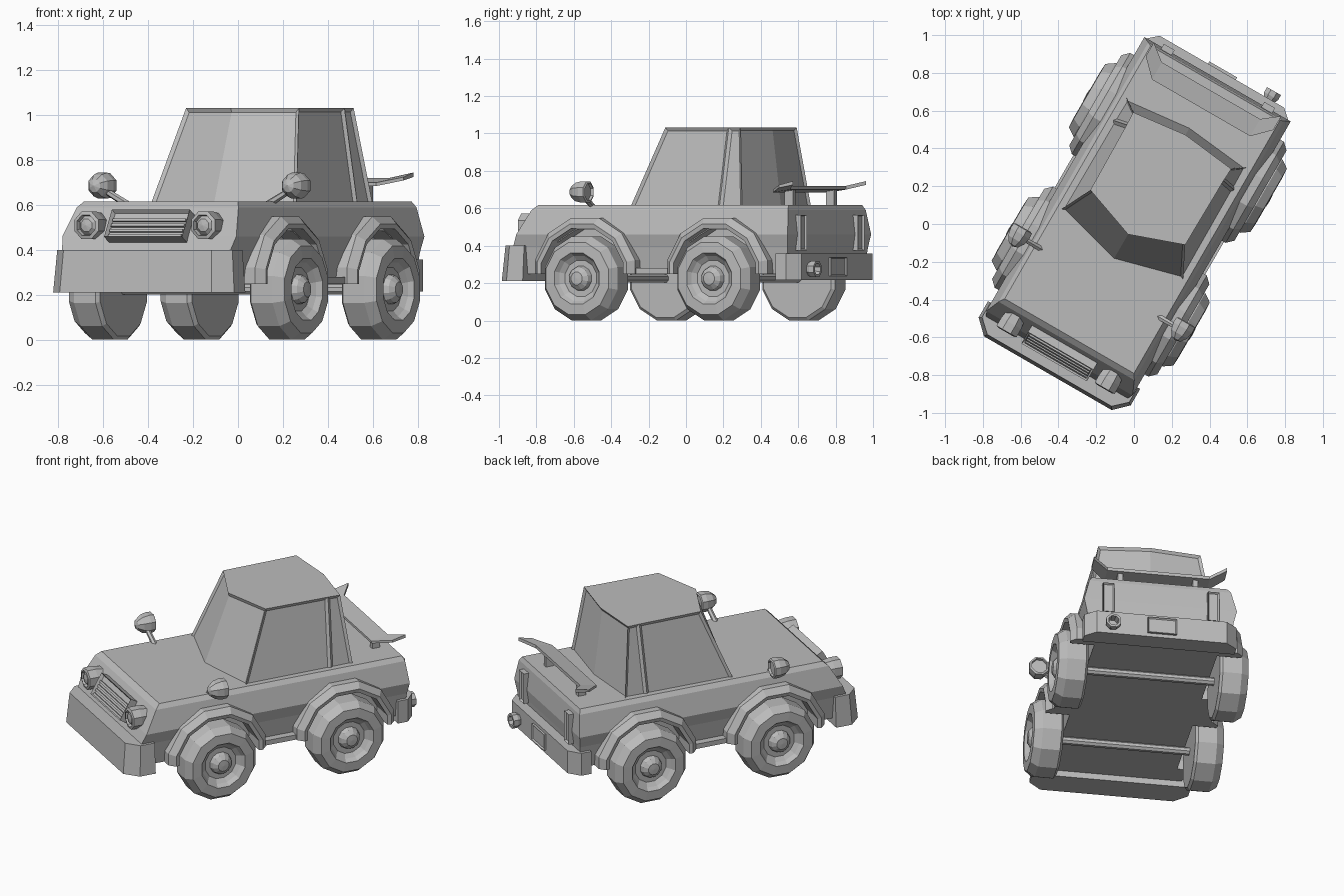
import bpy, bmesh
from math import sin, cos, pi, radians
from mathutils import Vector, Matrix

cube = bpy.data.objects.get("Cube")
if cube:
    bpy.data.objects.remove(cube)

grey = bpy.data.materials.new("plain_grey")
grey.use_nodes = True
COLOUR = (0.5, 0.5, 0.5, 1)
grey.diffuse_color = COLOUR
grey.node_tree.nodes["Principled BSDF"].inputs["Base Color"].default_value = COLOUR

# The car is built facing -y, then turned as a whole
TURN = Matrix.Rotation(radians(-30), 4, 'Z')


def finish(name, bm):
    bmesh.ops.remove_doubles(bm, verts=bm.verts, dist=1e-5)
    bmesh.ops.recalc_face_normals(bm, faces=bm.faces)
    bm.transform(TURN)
    mesh = bpy.data.meshes.new(name)
    bm.to_mesh(mesh)
    bm.free()
    mesh.materials.append(grey)
    ob = bpy.data.objects.new(name, mesh)
    bpy.context.collection.objects.link(ob)
    return ob


def loft_mesh(rings, closed_path=False):
    """Skin a list of equal closed rings; cap both ends unless the path closes."""
    bm = bmesh.new()
    loops = [[bm.verts.new(p) for p in ring] for ring in rings]
    n = len(loops[0])
    pairs = list(zip(loops, loops[1:]))
    if closed_path:
        pairs.append((loops[-1], loops[0]))
    for a, b in pairs:
        for i in range(n):
            j = (i + 1) % n
            bm.faces.new((a[i], a[j], b[j], b[i]))
    if not closed_path:
        bm.faces.new(loops[0])
        bm.faces.new(loops[-1])
    return bm


def loft(name, rings):
    return finish(name, loft_mesh(rings))


def lathe(name, profile, sides, origin, direction):
    """Turn (radius, distance) points round an axis."""
    m = Vector(direction).to_track_quat('Z', 'Y').to_matrix()
    rings = []
    for r, t in profile:
        r = max(r, 1e-6)
        rings.append([m @ Vector((r * cos(a), r * sin(a), t)) + Vector(origin)
                      for a in ((i + 0.5) * 2 * pi / sides for i in range(sides))])
    bm = loft_mesh(rings)
    bmesh.ops.dissolve_degenerate(bm, dist=1e-5, edges=bm.edges)
    return finish(name, bm)


def box(name, centre, size, tilt=0):
    m = Matrix.Translation(centre) @ Matrix.Rotation(tilt, 4, 'X') @ Matrix.Diagonal((*size, 1))
    bm = bmesh.new()
    bmesh.ops.create_cube(bm, size=1, matrix=m)
    return finish(name, bm)


def framed_panel(name, centre, size, rim, depth, tilt=0):
    """A block whose front or rear face (whichever is outward) is sunk inside a rim."""
    m = Matrix.Translation(centre) @ Matrix.Rotation(tilt, 4, 'X')
    bm = bmesh.new()
    bmesh.ops.create_cube(bm, size=1, matrix=Matrix.Diagonal((*size, 1)))
    side = 1 if centre[1] > 0 else -1
    face = [f for f in bm.faces if f.normal.y * side > 0.9]
    bmesh.ops.inset_region(bm, faces=face, thickness=rim, depth=-depth)
    bm.transform(m)
    return finish(name, bm)


def mirrored(points):
    return points + [(-x, y) for x, y in reversed(points)]


def slab(points, z):
    return [(x, y, z) for x, y in points]


AXLES = (-0.352, 0.465)
HUB_Z = 0.225

# Body shell, stacked from the floor to the bonnet: height, half width, front, rear
levels = [(0.25, 0.41, -0.80, 0.86), (0.39, 0.43, -0.82, 0.875), (0.46, 0.447, -0.79, 0.885),
          (0.59, 0.415, -0.715, 0.87), (0.617, 0.395, -0.685, 0.86)]
body = loft("body", [slab([(w, f), (w, b), (-w, b), (-w, f)], z) for z, w, f, b in levels])

# Wheel wells cut out of the body
for v in AXLES:
    for s in (1, -1):
        well = lathe("well_cutter", [(0.27, 0.36), (0.27, 0.7)], 12, (0, v, HUB_Z), (s, 0, 0))
        well.hide_render = True
        cut = body.modifiers.new("well", 'BOOLEAN')
        cut.operation, cut.solver, cut.object = 'DIFFERENCE', 'EXACT', well
        bpy.context.view_layer.objects.active = body
        bpy.ops.object.modifier_apply(modifier=cut.name)
        bpy.data.objects.remove(well)

# Cabin with sunk windows
base = [(0, -0.23), (0.375, -0.13), (0.372, 0.42), (0.37, 0.56), (0, 0.60),
        (-0.37, 0.56), (-0.372, 0.42), (-0.375, -0.13)]
roof = [(0, -0.063), (0.29, 0.04), (0.296, 0.435), (0.3, 0.51), (0, 0.545),
        (-0.3, 0.51), (-0.296, 0.435), (-0.29, 0.04)]
bm = loft_mesh([slab(base, 0.6), slab(roof, 1.032)])
bmesh.ops.recalc_face_normals(bm, faces=bm.faces)
bm.faces.ensure_lookup_table()
walls = bm.faces[:8]
for group in ([walls[7], walls[0]], [walls[3], walls[4]], [walls[1]], [walls[2]], [walls[5]], [walls[6]]):
    bmesh.ops.inset_region(bm, faces=group, thickness=0.016, depth=-0.012, use_even_offset=True)
finish("cabin", bm)

# Wheels, axles and flared arches
tyre = [(0, 0.385), (0.215, 0.385), (0.232, 0.40), (0.232, 0.51), (0.2, 0.555), (0.142, 0.558),
        (0.125, 0.535), (0.10, 0.515), (0.068, 0.515), (0.06, 0.54), (0.035, 0.56), (0, 0.562)]
flare = [(0.262, 0.36), (0.262, 0.50), (0.285, 0.505), (0.32, 0.47), (0.32, 0.36)]
for v, end in zip(AXLES, ("front", "rear")):
    lathe(end + "_axle", [(0.024, -0.4), (0.024, 0.4)], 8, (0, v, HUB_Z), (1, 0, 0))
    for s, side in ((1, "left"), (-1, "right")):
        lathe(f"{end}_{side}_wheel", tyre, 12, (0, v, HUB_Z), (s, 0, 0))
        rings = [[(s * u, v + r * cos(a), 0.24 + r * sin(a)) for r, u in flare]
                 for a in (radians(d) for d in range(15, 166, 30))]
        foot = [[(x, y, 0.25) for x, y, z in ring] for ring in (rings[0], rings[-1])]
        loft(f"{end}_{side}_arch", [foot[0]] + rings + [foot[1]])

# Side sills between the arches
for s, side in ((1, "left"), (-1, "right")):
    box(side + "_sill", (s * 0.43, sum(AXLES) / 2, 0.265), (0.06, 0.25, 0.03))

# Bumpers
front_low = mirrored([(0.465, -0.74), (0.465, -0.84), (0.39, -0.912)])
front_top = mirrored([(0.45, -0.74), (0.45, -0.83), (0.38, -0.895)])
loft("front_bumper", [slab(front_low, 0.212), slab(front_top, 0.40)])
rear = mirrored([(0.445, 0.81), (0.445, 0.874), (0.38, 0.931)])
loft("rear_bumper", [slab(rear, 0.216), slab(rear, 0.358)])

# Grille with slats on the sloping nose
SLOPE = radians(-30)
framed_panel("grille", (0, -0.785, 0.505), (0.40, 0.06, 0.14), 0.014, 0.02, SLOPE)
for i in range(4):
    d = (i - 1.5) * 0.027
    box("grille_slat", (0, -0.803 - d * sin(SLOPE), 0.495 + d * cos(SLOPE)),
        (0.375, 0.02, 0.013), SLOPE)

# Headlights, mirrors, tail lights and wing struts in pairs
lamp = [(0, 0), (0.05, 0), (0.066, 0.10), (0.066, 0.15), (0.05, 0.155), (0.045, 0.135),
        (0.03, 0.15), (0, 0.155)]
cup = [(0, -0.07), (0.03, -0.06), (0.053, -0.03), (0.062, 0.01), (0.06, 0.04), (0.048, 0.045),
       (0.045, 0.03), (0, 0.03)]
for s, side in ((1, "left"), (-1, "right")):
    lathe(side + "_headlight", lamp, 8, (s * 0.3, -0.68, 0.51), (0, -1, 0))
    lathe(side + "_mirror", cup, 8, (s * 0.498, -0.355, 0.687), (0, 1, 0))
    lathe(side + "_mirror_stem", [(0.017, 0), (0.014, 0.15)], 6,
          (s * 0.355, -0.36, 0.6), (s * 0.11, 0, 0.06))
    framed_panel(side + "_tail_light", (s * 0.307, 0.885, 0.47), (0.066, 0.04, 0.19), 0.01, 0.012)
    box(side + "_wing_strut", (s * 0.22, 0.77, 0.65), (0.03, 0.05, 0.1))

# Rear wing with raised, swept tips: x, front, rear, height
stations = [(-0.39, 0.80, 0.885, 0.72), (-0.30, 0.71, 0.815, 0.695),
            (0.30, 0.71, 0.815, 0.695), (0.39, 0.80, 0.885, 0.72)]
loft("rear_wing", [[(x, f, z - 0.01), (x, f, z + 0.005), (x, b, z + 0.025), (x, b, z + 0.005)]
                   for x, f, b, z in stations])

# Number plate holder and exhaust
framed_panel("plate_holder", (0, 0.93, 0.288), (0.17, 0.03, 0.10), 0.01, 0.008)
lathe("exhaust", [(0, 0), (0.032, 0), (0.032, 0.12), (0.046, 0.15), (0.046, 0.18),
                  (0.032, 0.18), (0.028, 0.12), (0, 0.12)], 8, (0.29, 0.80, 0.275), (0, 1, 0))
